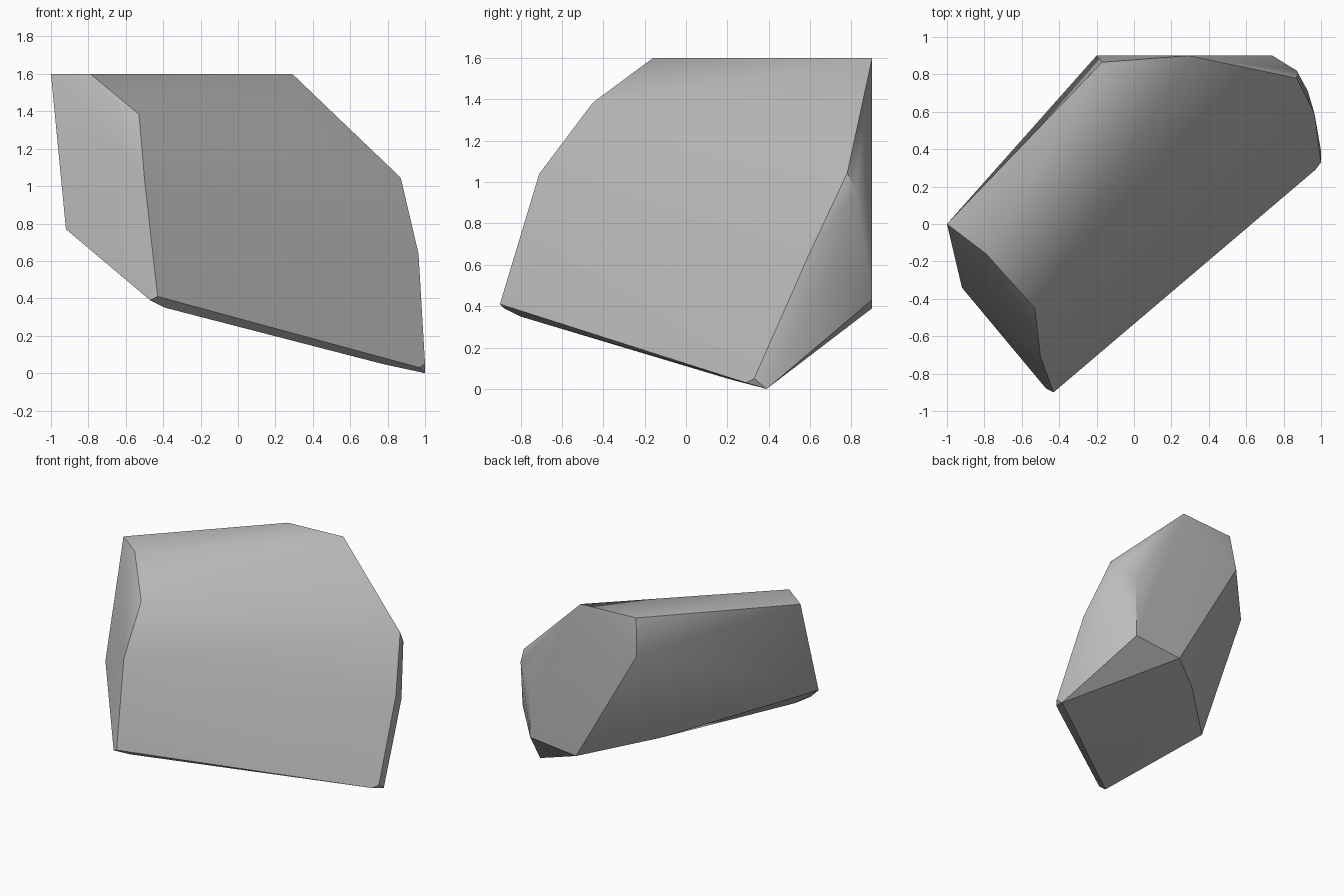
import bpy
import bmesh
import math
from mathutils import Vector

default_cube = bpy.data.objects.get("Cube")
if default_cube:
    bpy.data.objects.remove(default_cube, do_unlink=True)


def make_material(name, color, roughness):
    """One flat colour, shown in the viewport and in a render."""
    material = bpy.data.materials.new(name)
    material.use_nodes = True
    material.diffuse_color = color
    shader = material.node_tree.nodes["Principled BSDF"]
    shader.inputs["Base Color"].default_value = color
    shader.inputs["Roughness"].default_value = roughness
    return material


def make_hull(name, corners, material):
    """Chiselled solid stretched around a set of corner points."""
    bm = bmesh.new()
    for corner in corners:
        bm.verts.new(Vector(corner))
    hull = bmesh.ops.convex_hull(bm, input=bm.verts[:])
    unused = set(hull["geom_interior"] + hull["geom_unused"])
    bmesh.ops.delete(bm, geom=[item for item in unused if isinstance(item, bmesh.types.BMVert)], context="VERTS")
    # Merge nearly level triangles into broad facets
    bmesh.ops.dissolve_limit(bm, angle_limit=math.radians(2), verts=bm.verts[:], edges=bm.edges[:])
    bmesh.ops.recalc_face_normals(bm, faces=bm.faces[:])
    mesh = bpy.data.meshes.new(name)
    bm.to_mesh(mesh)
    bm.free()
    mesh.materials.append(material)
    solid = bpy.data.objects.new(name, mesh)
    bpy.context.collection.objects.link(solid)
    return solid


# Level cut across the top
top_height = 1.6
top_corners = [(x, y, top_height) for x, y in ((-1, 0), (-.79, -.16), (.29, .9), (-.17, .865))]

# Upright cut across the back
back_depth = .9
back_corners = [(x, back_depth, z) for x, z in ((-.2, 1.32), (.33, .39), (.73, .43), (.74, .89))]

# Curved ridge down the front end
front_corners = [(-.53, -.45, 1.385), (-.5, -.71, 1.04), (-.43, -.9, .41), (-.47, -.88, .39)]

# Narrow bevelled end
end_corners = [(.87, .78, 1.045), (.87, .82, .96), (.965, .59, .64), (.93, .71, .56), (1, .33, .05)]

# Sloping underside
bottom_corners = [(1, .39, 0), (.97, .29, .03), (.77, .2, .05), (-.39, -.8, .35), (-.92, -.34, .77), (-.12, .5, .5)]

stone_gray = make_material("stone gray", (.5, .5, .5, 1), .9)
rock = make_hull("rock", top_corners + back_corners + front_corners + end_corners + bottom_corners, stone_gray)

# Soft shading over shallow creases, crisp edges elsewhere
for other in bpy.context.selected_objects:
    other.select_set(False)
rock.select_set(True)
bpy.context.view_layer.objects.active = rock
bpy.ops.object.shade_smooth_by_angle(angle=math.radians(30))
